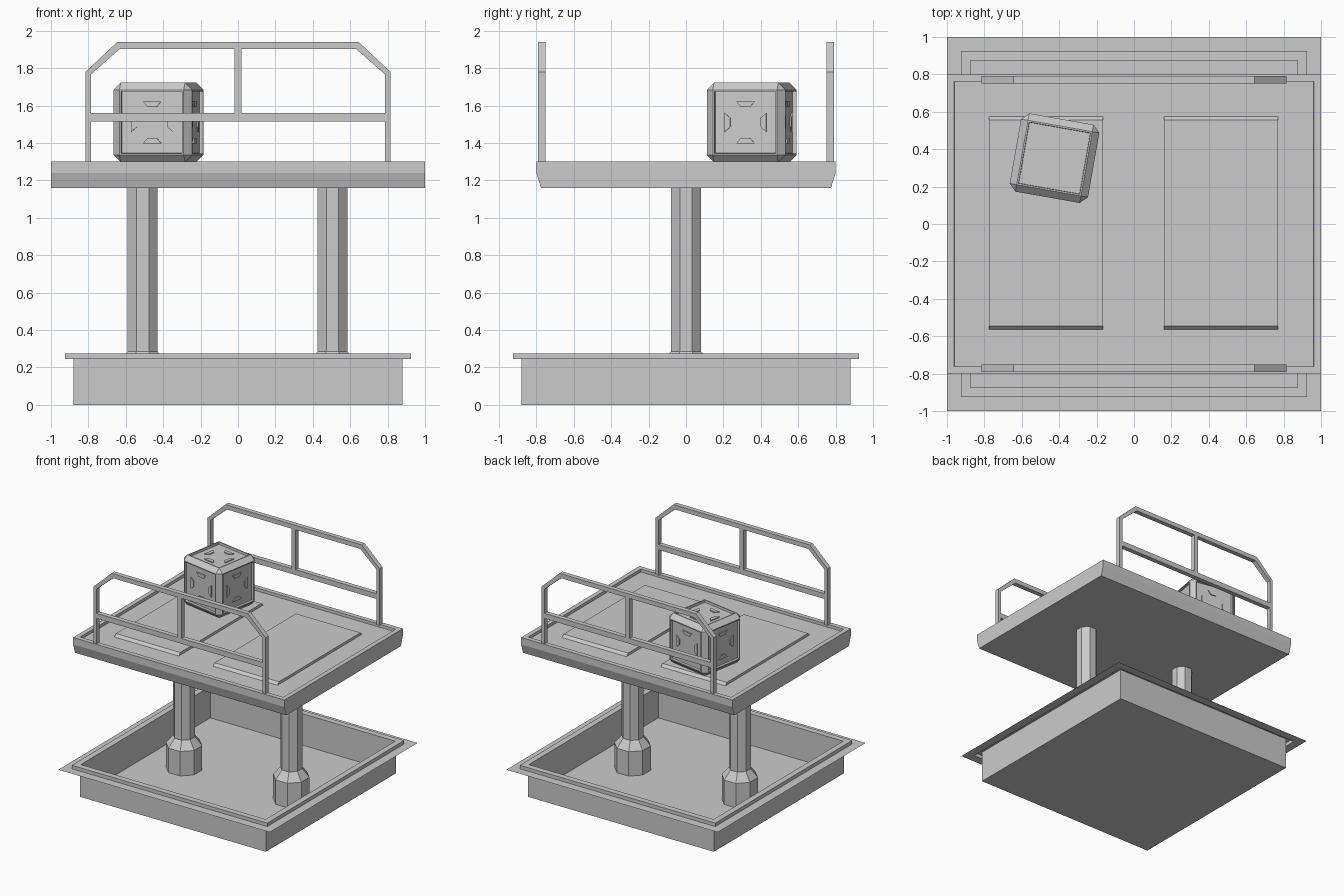
import bpy
import bmesh
from math import radians, pi
from mathutils import Matrix, Vector

if "Cube" in bpy.data.objects:
    bpy.data.objects.remove(bpy.data.objects["Cube"], do_unlink=True)

GREY = (0.6, 0.6, 0.6, 1)
grey = bpy.data.materials.new("plain_grey")
grey.use_nodes = True
grey.diffuse_color = GREY
grey.node_tree.nodes["Principled BSDF"].inputs["Base Color"].default_value = GREY


def finish(name, bm, fix_normals=True):
    if fix_normals:
        bmesh.ops.recalc_face_normals(bm, faces=bm.faces[:])
    mesh = bpy.data.meshes.new(name)
    bm.to_mesh(mesh)
    bm.free()
    mesh.materials.append(grey)
    obj = bpy.data.objects.new(name, mesh)
    bpy.context.collection.objects.link(obj)
    return obj


def loft(bm, rings, cap_start=False, cap_end=False):
    """Join rings of points that have equal counts."""
    loops = [[bm.verts.new(p) for p in ring] for ring in rings]
    for a, b in zip(loops, loops[1:]):
        n = len(a)
        for i in range(n):
            j = (i + 1) % n
            bm.faces.new((a[i], a[j], b[j], b[i]))
    if cap_start:
        bm.faces.new(loops[0][::-1])
    if cap_end:
        bm.faces.new(loops[-1])


def square(half, z):
    return [(-half, -half, z), (half, -half, z), (half, half, z), (-half, half, z)]


def octagon(apothem, x, z):
    r = apothem / 0.924
    return [Matrix.Rotation(pi / 8 + i * pi / 4, 3, "Z") @ Vector((r, 0, 0)) + Vector((x, 0, z))
            for i in range(8)]


def prism_x(profile, x0, x1):
    """Extrude a y-z profile along x."""
    bm = bmesh.new()
    loft(bm, [[(x, y, z) for y, z in profile] for x in (x0, x1)], True, True)
    bmesh.ops.recalc_face_normals(bm, faces=bm.faces[:])
    return bm


def prism_y(name, profile, y, depth=0.04):
    """Extrude an x-z profile along y."""
    bm = bmesh.new()
    loft(bm, [[(x, s, z) for x, z in profile] for s in (y - depth / 2, y + depth / 2)], True, True)
    return finish(name, bm)


def bar(name, x0, x1, z0, z1, y):
    return prism_y(name, [(x0, z0), (x1, z0), (x1, z1), (x0, z1)], y)


# Sunken pit with raised lip and thin ground sheet
bm = bmesh.new()
loft(bm, [square(h, z) for h, z in
          [(1, 0.245), (0.925, 0.245), (0.925, 0.275), (0.875, 0.275), (0.875, 0.006)]], cap_end=True)
finish("pit_lining", bm, False)
bm = bmesh.new()
loft(bm, [square(0.88, 0), square(0.88, 0.272)], cap_start=True)
finish("pit_outer_shell", bm, False)

# Lifting columns with flared sockets
for side, x in (("right", -0.51), ("left", 0.505)):
    bm = bmesh.new()
    loft(bm, [octagon(a, x, z) for a, z in
              [(0.133, 0.005), (0.133, 0.215), (0.08, 0.285), (0.08, 1.17)]], True, True)
    finish(side + "_column", bm)

# Platform with sunken deck
half = [(0.775, 1.16), (0.8, 1.24), (0.8, 1.3)]
bm = prism_x(half + [(-y, z) for y, z in reversed(half)], -1, 1)
top = [f for f in bm.faces if f.normal.z > 0.9]
bmesh.ops.inset_individual(bm, faces=top, thickness=0.055, depth=0)
bmesh.ops.inset_individual(bm, faces=top, thickness=0.0005, depth=-0.025)
finish("platform", bm)

# Raised deck plates with sloped ends
for side, x0, x1 in (("right", -0.775, -0.165), ("left", 0.16, 0.77)):
    finish(side + "_deck_plate",
           prism_x([(-0.57, 1.27), (-0.545, 1.297), (0.555, 1.297), (0.58, 1.27)], x0, x1))

# Guard rails
outer = [(0.815, 1.295), (0.815, 1.78), (0.645, 1.94)]
inner = [(0.785, 1.295), (0.785, 1.767), (0.632, 1.902)]
for side, y in (("front", -0.77), ("back", 0.77)):
    arch = outer + [(-x, z) for x, z in reversed(outer)]
    arch += [(-x, z) for x, z in inner] + inner[::-1]
    prism_y(side + "_rail_frame", arch, y)
    bar(side + "_rail_middle_bar", -0.79, 0.79, 1.515, 1.56, y)
    bar(side + "_rail_centre_post", -0.018, 0.018, 1.555, 1.905, y)

# Crate: chamfered block with sunken panels
SIZE = 0.425
place = Matrix.Translation((-0.425, 0.352, 1.297 + SIZE / 2)) @ Matrix.Rotation(radians(-10), 4, "Z")
bm = bmesh.new()
bmesh.ops.create_cube(bm, size=SIZE)
bmesh.ops.bevel(bm, geom=bm.edges[:], offset=0.038, offset_type="OFFSET",
                segments=1, profile=0.5, affect="EDGES")
bm.normal_update()
panels = [f for f in bm.faces if max(abs(c) for c in f.normal) > 0.99]
bmesh.ops.inset_individual(bm, faces=panels, thickness=0.012, depth=0)
bmesh.ops.inset_individual(bm, faces=panels, thickness=0.002, depth=-0.02)
finish("crate", bm).matrix_world = place

# Four small tapered plates on every crate panel
bm = bmesh.new()
tab = [(-0.05, 0.113), (-0.024, 0.082), (0.024, 0.082), (0.05, 0.113)]
for axis in range(3):
    for sign in (-1, 1):
        normal = Vector((0, 0, 0))
        normal[axis] = sign
        face = normal.to_track_quat("Z", "Y").to_matrix()
        for k in range(4):
            turn = face @ Matrix.Rotation(k * pi / 2, 3, "Z")
            loft(bm, [[turn @ Vector((x, y, z)) for x, y in tab]
                      for z in (SIZE / 2 - 0.022, SIZE / 2 - 0.012)], True, True)
finish("crate_panel_tabs", bm).matrix_world = place
